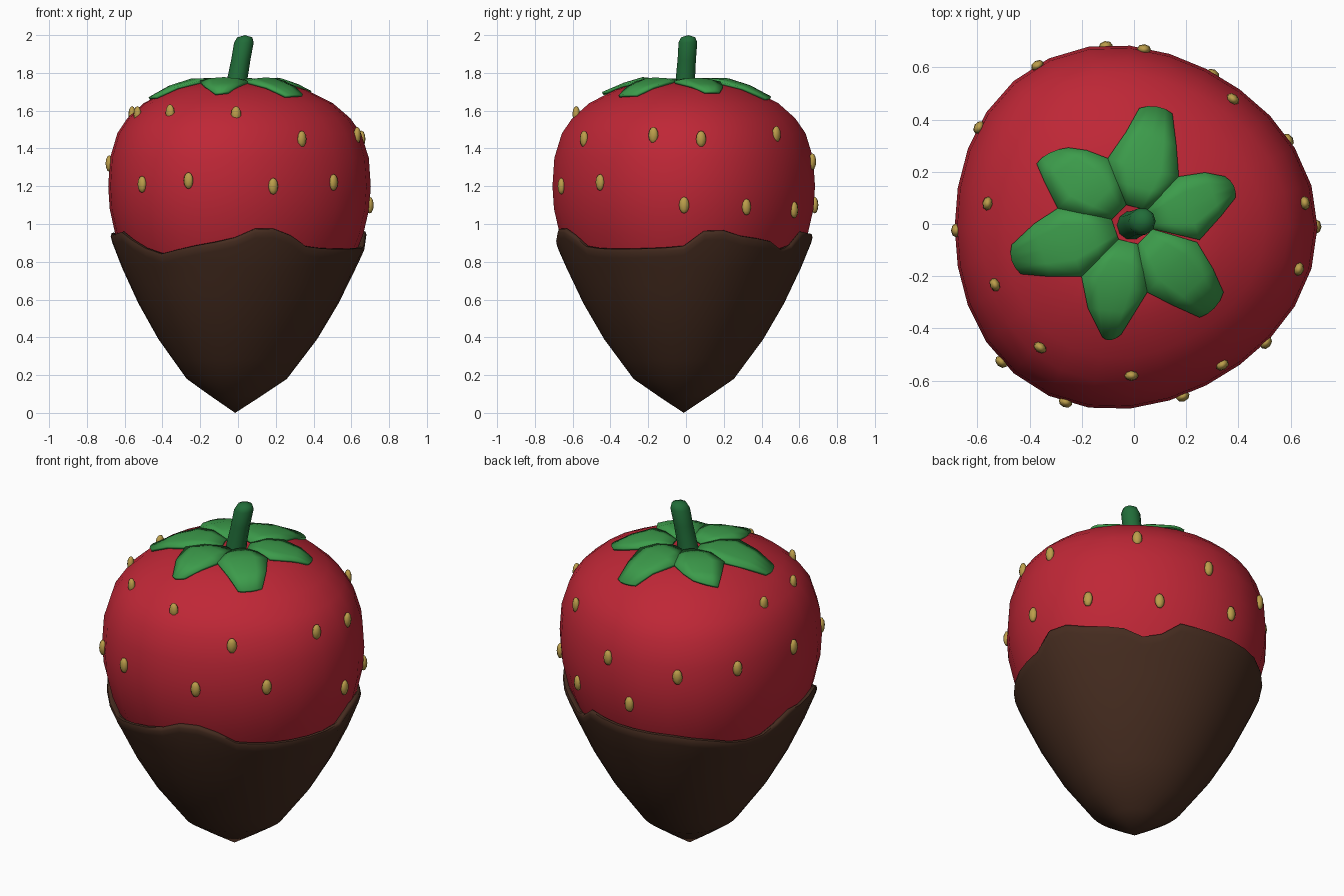
import bpy, bmesh
from math import sin, cos, atan2, hypot, radians, tau, degrees
from mathutils import Vector, Matrix

if "Cube" in bpy.data.objects:
    bpy.data.objects.remove(bpy.data.objects["Cube"])

CX, CY = -0.015, -0.012   # body axis


def lobe(a):
    return 1 + 0.033 * cos(3 * a)


def interp(t, pts):
    for (x0, y0), (x1, y1) in zip(pts, pts[1:]):
        if x0 <= t <= x1:
            return y0 + (y1 - y0) * (t - x0) / (x1 - x0)
    return pts[-1][1] if t > pts[-1][0] else pts[0][1]


def material(name, rgb):
    m = bpy.data.materials.new(name)
    m.diffuse_color = (*rgb, 1)
    m.use_nodes = True
    m.node_tree.nodes["Principled BSDF"].inputs["Base Color"].default_value = m.diffuse_color
    return m


def finish(name, bm, mat, angle=60):
    bmesh.ops.recalc_face_normals(bm, faces=bm.faces)
    me = bpy.data.meshes.new(name)
    bm.to_mesh(me)
    bm.free()
    ob = bpy.data.objects.new(name, me)
    bpy.context.collection.objects.link(ob)
    me.materials.append(mat)
    bpy.ops.object.select_all(action='DESELECT')
    ob.select_set(True)
    bpy.context.view_layer.objects.active = ob
    bpy.ops.object.shade_smooth_by_angle(angle=radians(angle))
    return ob


def loft(bm, rings, start=None, end=None):
    """Skin closed rings of points, with optional pole points."""
    vs = [[bm.verts.new(p) for p in r] for r in rings]
    n = len(vs[0])
    for a, b in zip(vs, vs[1:]):
        for i in range(n):
            j = (i + 1) % n
            bm.faces.new((a[i], a[j], b[j], b[i]))
    for pole, ring in ((start, vs[0]), (end, vs[-1])):
        if pole:
            p = bm.verts.new(pole)
            for i in range(n):
                bm.faces.new((p, ring[i], ring[(i + 1) % n]))


def body_point(r, a, z):
    return (CX + r * lobe(a) * cos(a), CY + r * lobe(a) * sin(a), z)


red = material("berry_red", (0.52, 0.02, 0.037))
brown = material("chocolate_brown", (0.06, 0.025, 0.014))
leaf_green = material("leaf_green", (0.045, 0.33, 0.07))
stem_green = material("stem_green", (0.015, 0.15, 0.04))
gold = material("seed_gold", (0.5, 0.34, 0.07))

# Berry: lobed lathe with a dimpled top, (radius, z)
top = [(0, 1.72), (.1, 1.74), (.21, 1.758), (.36, 1.712), (.5, 1.64), (.59, 1.56),
       (.645, 1.48), (.685, 1.35), (.695, 1.2)]
low = [(.687, 1.08), (.655, .94), (.6, .8), (.49, .58), (.22, .2)]
N = 28
bm = bmesh.new()
loft(bm, [[body_point(r, tau * i / N, z) for i in range(N)] for r, z in top[1:] + low],
     (CX, CY, 1.72), (CX, CY, .06))
finish("berry", bm, red)

# Chocolate dip: shell with a wavy rim, (angle, rim height)
rim = [(0, .885), (12, .99), (25, .94), (44, .915), (58, .85), (72, .96), (87, .95),
       (102, .95), (118, .945), (135, .91), (149, .865), (162, .87), (180, .955),
       (192, .94), (206, .965), (232, .84), (255, .895), (268, .92), (281, .985),
       (293, .97), (305, .885), (318, .87), (335, .87), (350, .875), (360, .885)]
shell = [(0, 0), (.09, .135), (.18, .265), (.39, .42), (.58, .53), (.77, .62),
         (.88, .665), (.95, .682), (1.05, .7)]
N = 40
angs = [tau * i / N for i in range(N)]
rings = [[body_point(interp(z, shell), a, z) for a in angs]
         for z in (.09, .18, .28, .39, .49, .58, .68, .77)]
for dz, dr in ((.05, .003), (.02, .003), (.003, -.006), (.0, -.02), (.03, -.05)):
    ring = []
    for a in angs:
        z = interp(degrees(a), rim) - dz
        ring.append(body_point(interp(z, shell) + dr, a, z))
    rings.append(ring)
bm = bmesh.new()
loft(bm, rings, (CX, CY, 0))
finish("chocolate_dip", bm, brown)

# Leaves: rows of (left x, y, right x, y) draped over the berry top
leaves = [
    [(.17, .18, .25, -.06), (.27, .195, .33, .03), (.345, .18, .385, .10)],
    [(-.10, .25, .17, .18), (-.03, .35, .16, .30), (.02, .44, .145, .42)],
    [(-.29, .06, -.10, .25), (-.34, .16, -.18, .28), (-.37, .23, -.25, .29)],
    [(-.20, -.20, -.29, .06), (-.32, -.20, -.38, 0), (-.43, -.19, -.465, -.08)],
    [(.05, -.26, -.20, -.20), (0, -.34, -.175, -.32), (-.05, -.42, -.12, -.43)],
    [(.24, -.07, .05, -.26), (.30, -.17, .15, -.31), (.34, -.26, .25, -.355)],
]


def drape(x, y, lift):
    a = atan2(y - CY, x - CX)
    return (x, y, interp(hypot(x - CX, y - CY) / lobe(a), top) + lift)


bm = bmesh.new()
COLS = 4
for rows in leaves:
    first = rows[0]
    full = [tuple(.3 * c for c in first), tuple(.65 * c for c in first)] + rows
    grid = []
    for k, (lx, ly, rx, ry) in enumerate(full):
        line = []
        for c in range(COLS + 1):
            t = c / COLS
            bulge = 4 * t * (1 - t)
            s = 1 + (.04 * bulge if k == len(full) - 1 else 0)
            x, y = (lx + (rx - lx) * t) * s, (ly + (ry - ly) * t) * s
            line.append(bm.verts.new(drape(x, y, .008 + .008 * bulge)))
        grid.append(line)
    for a, b in zip(grid, grid[1:]):
        for c in range(COLS):
            bm.faces.new((a[c], a[c + 1], b[c + 1], b[c]))
ob = finish("leaves", bm, leaf_green, 40)
sol = ob.modifiers.new("thickness", 'SOLIDIFY')
sol.thickness = .014
sol.offset = 0

# Stem: leaning tapered tube with a rounded end
bm = bmesh.new()
path = [(-.013, -.006, 1.70, .058), (-.005, -.004, 1.76, .054), (.015, .004, 1.87, .051),
        (.031, .01, 1.96, .052), (.036, .012, 1.988, .04)]
loft(bm, [[(x + r * cos(tau * i / 10), y + r * sin(tau * i / 10), z) for i in range(10)]
          for x, y, z, r in path], (-.013, -.006, 1.70), (.037, .012, 2.0))
finish("stem", bm, stem_green)

# Seeds: upright ellipsoids set in the skin, (x, y, z)
seeds = [(-.365, -.48, 1.59), (-.01, -.58, 1.58), (.335, -.535, 1.45), (.62, -.17, 1.47),
         (.655, .08, 1.45), (.38, .48, 1.475), (-.57, .08, 1.58), (-.55, -.24, 1.58),
         (-.51, -.53, 1.21), (-.265, -.69, 1.23), (.185, -.655, 1.2), (.5, -.45, 1.22),
         (-.7, -.025, 1.32), (.7, -.01, 1.1), (.59, .32, 1.09), (.305, .58, 1.075),
         (-.11, .695, 1.1), (.04, .69, 1.33), (-.38, .625, 1.3), (-.61, .38, 1.32)]
skin = sorted((z, r) for r, z in top[2:] + low)
bm = bmesh.new()
for x, y, z in seeds:
    a = atan2(y - CY, x - CX)
    p = Vector(body_point(interp(z, skin) + .002, a, z))
    m = Matrix.Translation(p) @ Matrix.Rotation(a, 4, 'Z') @ Matrix.Diagonal((.02, .027, .044, 1))
    bmesh.ops.create_uvsphere(bm, u_segments=8, v_segments=6, radius=1, matrix=m)
finish("seeds", bm, gold)
